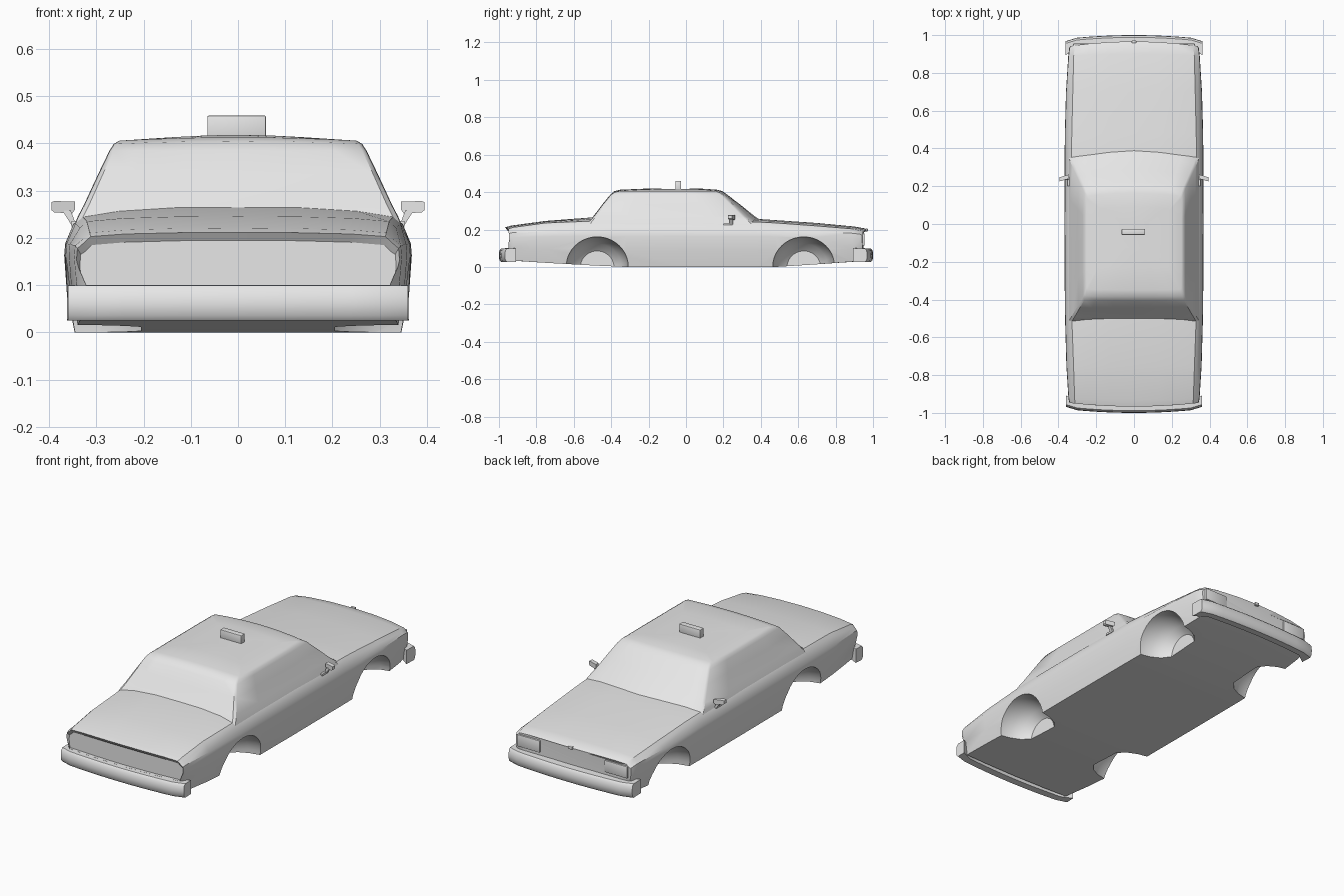
import bpy, bmesh, math
from mathutils import Vector

if "Cube" in bpy.data.objects:
    bpy.data.objects.remove(bpy.data.objects["Cube"], do_unlink=True)

paint = bpy.data.materials.new("grey_paint")
paint.use_nodes = True
GREY = (0.8, 0.8, 0.8, 1)
paint.diffuse_color = GREY
paint.node_tree.nodes["Principled BSDF"].inputs["Base Color"].default_value = GREY


def finish(name, bm, angle=35):
    bmesh.ops.recalc_face_normals(bm, faces=bm.faces)
    mesh = bpy.data.meshes.new(name)
    bm.to_mesh(mesh)
    bm.free()
    obj = bpy.data.objects.new(name, mesh)
    bpy.context.collection.objects.link(obj)
    mesh.materials.append(paint)
    smooth(obj, angle)
    return obj


def smooth(obj, angle):
    bpy.ops.object.select_all(action='DESELECT')
    obj.select_set(True)
    bpy.context.view_layer.objects.active = obj
    bpy.ops.object.shade_smooth_by_angle(angle=math.radians(angle))


def loft(name, rings, angle=35):
    bm = bmesh.new()
    loops = [[bm.verts.new(p) for p in ring] for ring in rings]
    n = len(loops[0])
    for a, b in zip(loops, loops[1:]):
        for i in range(n):
            j = (i + 1) % n
            bm.faces.new((a[i], a[j], b[j], b[i]))
    bm.faces.new(loops[0])
    bm.faces.new(loops[-1])
    return finish(name, bm, angle)


def box(name, x, y, z, bevel=0.0):
    bm = bmesh.new()
    bmesh.ops.create_cube(bm, size=1)
    for v in bm.verts:
        v.co = Vector(r[0] + (c + 0.5) * (r[1] - r[0]) for c, r in zip(v.co, (x, y, z)))
    if bevel:
        bmesh.ops.bevel(bm, geom=bm.edges[:], offset=bevel, segments=2, profile=0.5, affect='EDGES')
    return finish(name, bm)


def cut(obj, cutter):
    mod = obj.modifiers.new("cut", 'BOOLEAN')
    mod.operation, mod.solver, mod.object = 'DIFFERENCE', 'EXACT', cutter
    bpy.ops.object.select_all(action='DESELECT')
    bpy.context.view_layer.objects.active = obj
    bpy.ops.object.modifier_apply(modifier=mod.name)
    bpy.data.objects.remove(cutter, do_unlink=True)


# Lower body: cross-sections along the length
# (y, floor z, half width, shoulder z, deck half width, deck edge z, deck centre z, end bow)
stations = [
    (-0.955, 0.05, 0.335, 0.165, 0.315, 0.185, 0.195, 0.02),
    (-0.967, 0.10, 0.342, 0.178, 0.318, 0.203, 0.212, 0.02),
    (-0.935, 0.034, 0.347, 0.184, 0.320, 0.211, 0.221, 0.01),
    (-0.75, 0.022, 0.358, 0.187, 0.326, 0.235, 0.246, 0),
    (-0.50, 0.008, 0.365, 0.188, 0.335, 0.245, 0.265, 0),
    (-0.32, 0.0, 0.367, 0.188, 0.340, 0.243, 0.265, 0),
    (0.0, 0.0, 0.368, 0.188, 0.340, 0.243, 0.265, 0),
    (0.38, 0.0, 0.367, 0.188, 0.338, 0.240, 0.257, 0),
    (0.48, 0.0, 0.366, 0.187, 0.335, 0.235, 0.250, 0),
    (0.70, 0.014, 0.360, 0.184, 0.330, 0.219, 0.235, 0),
    (0.90, 0.028, 0.348, 0.180, 0.325, 0.203, 0.216, 0.01),
    (0.955, 0.035, 0.343, 0.175, 0.320, 0.194, 0.206, 0.025),
    (0.967, 0.06, 0.338, 0.168, 0.318, 0.186, 0.198, 0.025),
]


def body_ring(y, zb, w, zs, wd, ze, zc, bow):
    half = [(0, zb), (w * 0.55, zb), (w * 0.94, zb), (w * 0.985, zb + (zs - zb) * 0.45), (w, zs - 0.025),
            (w - 0.002, zs), (wd + 0.009, ze - 0.014), (wd - 0.006, ze),
            (wd * 0.75, ze + (zc - ze) * 0.6), (wd * 0.4, zc - 0.001), (0, zc)]
    full = half + [(-x, z) for x, z in half[-2:0:-1]]
    side = 1 if y > 0 else -1
    return [(x, y - side * bow * (x / w) ** 2, z) for x, z in full]


body = loft("body", [body_ring(*s) for s in stations], 32)

# Wheel arches: tapered pockets with rounded crowns
for sx in (1, -1):
    for yc in (-0.475, 0.63):
        rings = []
        for x, r in ((0.42, 0.172), (0.34, 0.166), (0.29, 0.155), (0.24, 0.13), (0.205, 0.09)):
            rings.append([(sx * x, yc + r * math.cos(a), -0.002 + r * 0.97 * math.sin(a))
                          for a in (math.tau * i / 40 for i in range(40))])
        cut(body, loft("arch_cutter", rings))

# Grille and headlamp recess under the hood lip
cut(body, box("grille_cutter", (-0.325, 0.325), (0.948, 1.1), (0.09, 0.181)))
smooth(body, 32)
for s in (1, -1):
    box("headlamp", sorted((s * 0.19, s * 0.322)), (0.90, 0.955), (0.115, 0.178), 0.003)
box("hood_badge", (-0.012, 0.012), (0.958, 0.972), (0.190, 0.206), 0.003)


# Cabin: rings from the belt line up to the crowned roof
# (z, half width, rear y, front y, front bow)
def cabin_ring(z, w, back, front, bow, crown=0):
    xs = [-1, -0.97, -0.75, -0.4, 0, 0.4, 0.75, 0.97, 1]
    lip = 0.012
    row = lambda y, b, s: [(w * t, y - s * (b * t * t + (lip if abs(t) == 1 else 0)),
                            z + crown * (1 - t * t)) for t in xs]
    mid = [back * (1 - f) + (front - bow) * f for f in (0.25, 0.5, 0.75)]
    right = [(w * 1.004, y, z) for y in reversed(mid)]
    left = [(-w * 1.004, y, z) for y in mid]
    return row(back, 0.004, -1)[::-1] + left + row(front, bow, 1) + right


levels = [
    (0.215, 0.350, -0.535, 0.435, 0.06),
    (0.245, 0.338, -0.518, 0.405, 0.06),
    (0.270, 0.325, -0.496, 0.368, 0.055),
    (0.335, 0.295, -0.447, 0.288, 0.04),
    (0.385, 0.271, -0.406, 0.222, 0.025),
    (0.399, 0.262, -0.385, 0.195, 0.02, 0.006),
    (0.406, 0.250, -0.350, 0.165, 0.018, 0.007),
    (0.410, 0.180, -0.230, 0.090, 0.01, 0.008),
    (0.416, 0.080, -0.130, 0.020, 0.005, 0.002),
]
loft("cabin", [cabin_ring(*l) for l in levels], 32)


# Bumpers: bowed bars with wrap-around ends
def bumper(name, side, depth, wrap, w):
    rings = []
    n = 12
    for i in range(n + 1):
        t = 2 * i / n - 1
        outer = 1.0 - 0.02 * t * t - (0.012 if abs(t) == 1 else 0)
        inner = outer - depth - (wrap if abs(t) > 0.9 else 0)
        section = [(inner, 0.027), (outer - 0.012, 0.025), (outer - 0.002, 0.036), (outer, 0.06),
                   (outer - 0.002, 0.088), (outer - 0.012, 0.099), (inner, 0.1)]
        rings.append([(w * t, side * y, z) for y, z in section])
    loft(name, rings, 40)


bumper("front_bumper", 1, 0.05, 0.025, 0.362)
bumper("rear_bumper", -1, 0.05, 0.01, 0.36)

# Roof sign
box("roof_sign", (-0.065, 0.059), (-0.057, -0.026), (0.405, 0.459), 0.003)

# Door mirrors: foot, slanted arm and head
for s in (1, -1):
    side = "left" if s > 0 else "right"
    box(side + "_mirror_foot", sorted((s * 0.338, s * 0.353)), (0.20, 0.25), (0.224, 0.236), 0.002)
    arm = [(0.343, 0.228), (0.353, 0.228), (0.372, 0.258), (0.354, 0.258)]
    loft(side + "_mirror_arm", [[(s * x, y, z) for x, z in arm] for y in (0.233, 0.25)])
    head = [(0.345, 0.260), (0.351, 0.252), (0.389, 0.254), (0.395, 0.259),
            (0.395, 0.276), (0.389, 0.278), (0.345, 0.277)]
    loft(side + "_mirror_head", [[(s * x, y - (x - 0.345) * 0.3, z) for x, z in head]
                                 for y in (0.240, 0.262)])
